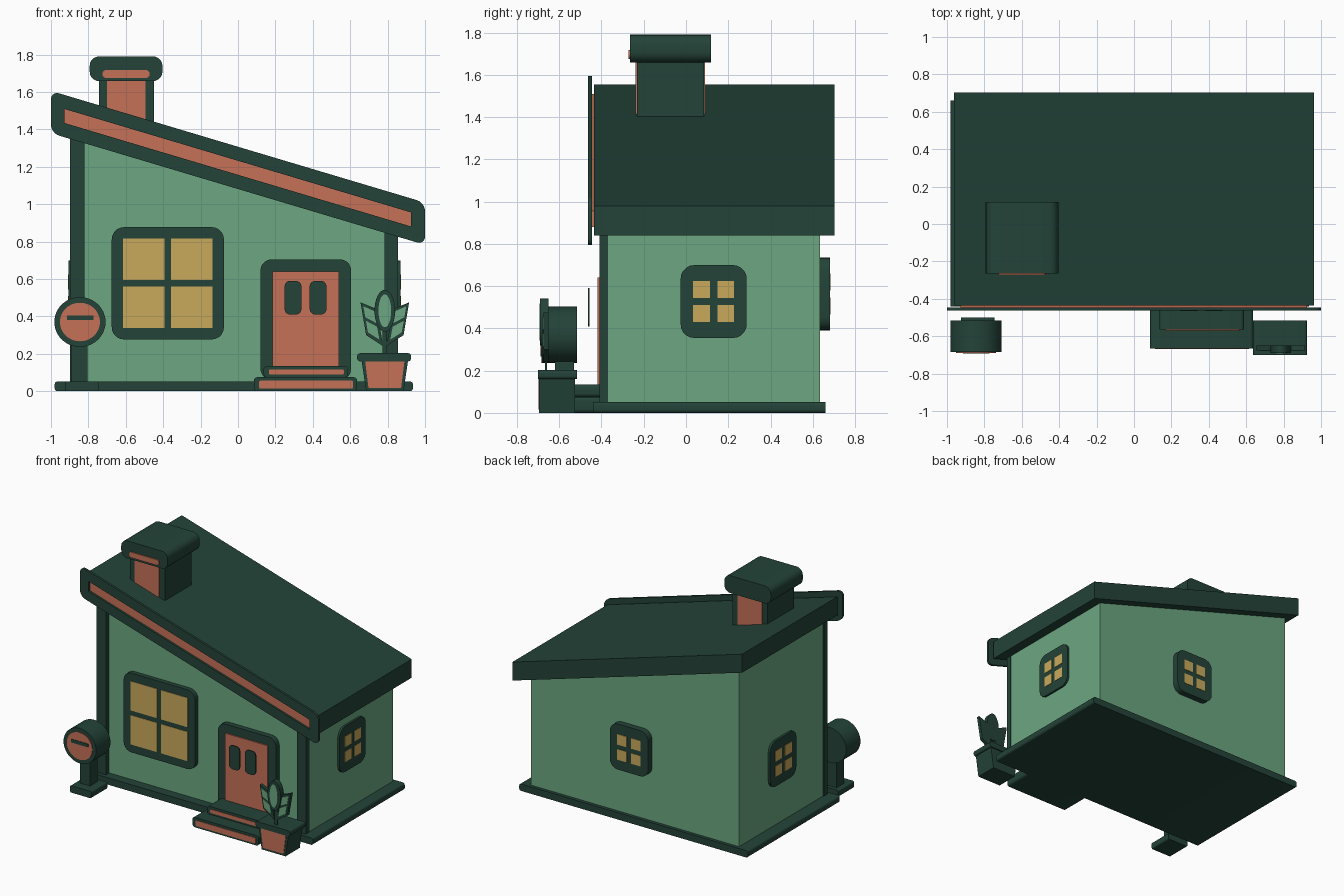
import bpy, bmesh, math
from mathutils import Vector

cube = bpy.data.objects.get("Cube")
if cube:
    bpy.data.objects.remove(cube, do_unlink=True)


def material(name, rgb):
    m = bpy.data.materials.new(name)
    m.use_nodes = True
    m.diffuse_color = (*rgb, 1)
    m.node_tree.nodes["Principled BSDF"].inputs["Base Color"].default_value = (*rgb, 1)
    return m


DARK = material("dark_green", (0.017, 0.057, 0.04))
GREEN = material("leaf_green", (0.15, 0.385, 0.22))
CLAY = material("terracotta", (0.56, 0.165, 0.095))
GOLD = material("warm_yellow", (0.59, 0.4, 0.105))
made = []


# Outline helpers, in (u, v) coordinates
def rect(u0, u1, v0, v1):
    return [(u0, v0), (u1, v0), (u1, v1), (u0, v1)]


def rounded(pts, r, k=6):
    out = []
    for i, p in enumerate(pts):
        p = Vector(p)
        a, b = Vector(pts[i - 1]) - p, Vector(pts[(i + 1) % len(pts)]) - p
        a, b = p + a.normalized() * r, p + b.normalized() * r
        for j in range(k):
            t = j / (k - 1)
            s = 1 - t
            # A weighted corner curve that closely follows a circular arc
            w = 1.414 * s * t
            out.append(tuple((a * s * s + p * w + b * t * t) / (s * s + w + t * t)))
    return out


def ellipse(u, v, ru, rv, n=32):
    return [(u + ru * math.cos(math.tau * i / n), v + rv * math.sin(math.tau * i / n))
            for i in range(n)]


def place(axis, u, v, d):
    return (u, d, v) if axis == "Y" else (d, u, v)


# Extrudes an outline along an axis; an inner outline of equal count makes a ring
def prism(name, pts, d0, d1, mat, axis="Y", hole=None):
    bm = bmesh.new()
    loops = []
    for outline in [pts] + ([hole] if hole else []):
        for d in (d0, d1):
            loops.append([bm.verts.new(place(axis, u, v, d)) for u, v in outline])

    def bridge(a, b):
        for i in range(len(a)):
            j = (i + 1) % len(a)
            bm.faces.new((a[i], a[j], b[j], b[i]))

    bridge(loops[0], loops[1])
    if hole:
        bridge(loops[2], loops[3])
        bridge(loops[0], loops[2])
        bridge(loops[1], loops[3])
    else:
        bm.faces.new(loops[0])
        bm.faces.new(loops[1])
    bmesh.ops.recalc_face_normals(bm, faces=bm.faces)
    mesh = bpy.data.meshes.new(name)
    bm.to_mesh(mesh)
    bm.free()
    mesh.materials.append(mat)
    ob = bpy.data.objects.new(name, mesh)
    bpy.context.collection.objects.link(ob)
    made.append(ob)
    return ob


# Frame plate with four panes standing just proud of it
def window(name, cu, cv, w, h, pane, gap, back, front, axis="Y"):
    out = math.copysign(0.006, front - back)
    frame = rounded(rect(cu - w / 2, cu + w / 2, cv - h / 2, cv + h / 2), 0.065)
    prism(name + "_frame", frame, back, front, DARK, axis)
    for i, su in enumerate((-1, 1)):
        for j, sv in enumerate((-1, 1)):
            u, v = cu + su * (gap + pane) / 2, cv + sv * (gap + pane) / 2
            p = pane / 2
            prism(f"{name}_pane_{i}{j}", rect(u - p, u + p, v - p, v + p),
                  front - out, front + out / 2, GOLD, axis)


SLOPE = -0.2985


def sloped(x0, x1, low, high):
    return [(x0, low + SLOPE * x0), (x1, low + SLOPE * x1),
            (x1, high + SLOPE * x1), (x0, high + SLOPE * x0)]


# Base, walls and corner posts
prism("plinth", rounded(rect(-0.98, 0.935, 0, 0.052), 0.015), -0.44, 0.66, DARK)


def wall_outline(x0, x1, z0):
    return [(x0, z0), (x1, z0), (x1, 1.15 + SLOPE * x1), (x0, 1.15 + SLOPE * x0)]


prism("walls", wall_outline(-0.89, 0.853, 0.02), -0.37, 0.635, GREEN)
prism("left_post", wall_outline(-0.897, -0.82, 0.03), -0.41, -0.368, DARK)
prism("right_post", wall_outline(0.782, 0.856, 0.03), -0.41, -0.368, DARK)

# Roof slab with a framed front board
prism("roof", sloped(-0.963, 0.963, 1.1275, 1.2675), -0.435, 0.703, DARK)
stripe = sloped(-0.927, 0.925, 1.157, 1.232)
prism("roof_stripe", stripe, -0.448, -0.43, CLAY)
prism("roof_front_board", rounded(sloped(-1, 1, 1.081, 1.307), 0.045), -0.463, -0.446,
      DARK, hole=rounded(stripe, 0.001))

# Chimney
prism("chimney_stack", rect(-0.742, -0.45, 1.3, 1.67), -0.232, 0.085, DARK)
for side, y0, y1 in (("front", -0.238, -0.23), ("back", 0.083, 0.091)):
    prism(f"chimney_{side}_panel", rect(-0.7, -0.494, 1.3, 1.665), y0, y1, CLAY)
prism("chimney_cap", rounded(rect(-0.793, -0.404, 1.658, 1.79), 0.05), -0.265, 0.118, DARK)
prism("chimney_cap_inlay", rounded(rect(-0.725, -0.472, 1.675, 1.717), 0.02),
      -0.273, -0.264, CLAY)

# Windows
window("front_window", -0.375, 0.577, 0.6, 0.6, 0.222, 0.035, -0.37, -0.405)
window("left_window", 0.131, 0.527, 0.313, 0.345, 0.08, 0.034, 0.85, 0.869, "X")
window("right_window", 0.131, 0.527, 0.313, 0.345, 0.08, 0.034, -0.885, -0.907, "X")
window("back_window", 0.0, 0.563, 0.32, 0.345, 0.08, 0.034, 0.63, 0.682)

# Door
prism("door_frame", rounded(rect(0.12, 0.605, 0.06, 0.705), 0.06), -0.37, -0.41, DARK)
prism("door", rect(0.185, 0.54, 0.1, 0.64), -0.405, -0.42, CLAY)
for i, x in enumerate((0.294, 0.428)):
    prism(f"door_panel_{i}", rounded(rect(x - 0.045, x + 0.045, 0.41, 0.59), 0.03),
          -0.456, -0.465, DARK)

# Steps
for name, x0, x1, z0, z1, front in (("lower_step", 0.085, 0.637, 0, 0.075, -0.665),
                                    ("upper_step", 0.137, 0.588, 0.075, 0.135, -0.565)):
    prism(name, rounded(rect(x0, x1, z0, z1), 0.018), front, -0.39, DARK)
    prism(name + "_inlay", rounded(rect(x0 + 0.028, x1 - 0.022, z0 + 0.014, z1 - 0.018), 0.008),
          front - 0.004, front + 0.004, CLAY)

# Round letterbox on a post
prism("letterbox_base", rounded(rect(-0.925, -0.745, 0, 0.052), 0.012), -0.69, -0.5, DARK)
prism("letterbox_post", rect(-0.89, -0.805, 0.04, 0.3), -0.62, -0.53, DARK)
prism("letterbox_drum", ellipse(-0.845, 0.37, 0.137, 0.133, 48), -0.685, -0.515, DARK)
prism("letterbox_face", ellipse(-0.845, 0.37, 0.107, 0.103, 48), -0.689, -0.682, CLAY)
prism("letterbox_slot", rect(-0.915, -0.772, 0.381, 0.406), -0.693, -0.687, DARK)

# Flower pot
prism("pot_body", [(0.685, 0), (0.885, 0), (0.91, 0.17), (0.66, 0.17)], -0.695, -0.525, DARK)
prism("pot_inlay", [(0.698, 0.016), (0.872, 0.016), (0.89, 0.16), (0.68, 0.16)],
      -0.699, -0.692, CLAY)
prism("pot_rim", rounded(rect(0.637, 0.925, 0.16, 0.203), 0.015), -0.7, -0.515, DARK)

# Plant: a stem, an oval middle leaf and a mirrored pair of side leaves
STEM = 0.785
prism("stem", rect(STEM - 0.012, STEM + 0.012, 0.18, 0.36), -0.668, -0.658, DARK)
prism("middle_leaf", ellipse(STEM, 0.43, 0.055, 0.112), -0.69, -0.65, DARK)
prism("middle_leaf_inlay", ellipse(STEM, 0.43, 0.034, 0.088), -0.694, -0.688, GREEN)
LEAF = [Vector(p) for p in ((0.13, 0.475), (0.045, 0.44), (0.008, 0.24), (0.1, 0.3))]


def leaf_point(s, t):
    return LEAF[0].lerp(LEAF[1], s).lerp(LEAF[3].lerp(LEAF[2], s), t)


for side, sign in (("left", 1), ("right", -1)):
    prism(side + "_leaf", [(STEM + sign * p.x, p.y) for p in LEAF], -0.675, -0.65, DARK)
    for half, t0, t1 in (("upper", 0.09, 0.42), ("lower", 0.52, 0.87)):
        quad = [leaf_point(*st) for st in rect(0.15, 0.82, t0, t1)]
        prism(f"{side}_leaf_{half}_inlay", [(STEM + sign * p.x, p.y) for p in quad],
              -0.68, -0.673, GREEN)

# Smooth the rounded edges, keep corners sharp
bpy.ops.object.select_all(action="DESELECT")
for ob in made:
    ob.select_set(True)
bpy.context.view_layer.objects.active = made[0]
bpy.ops.object.shade_smooth_by_angle()
